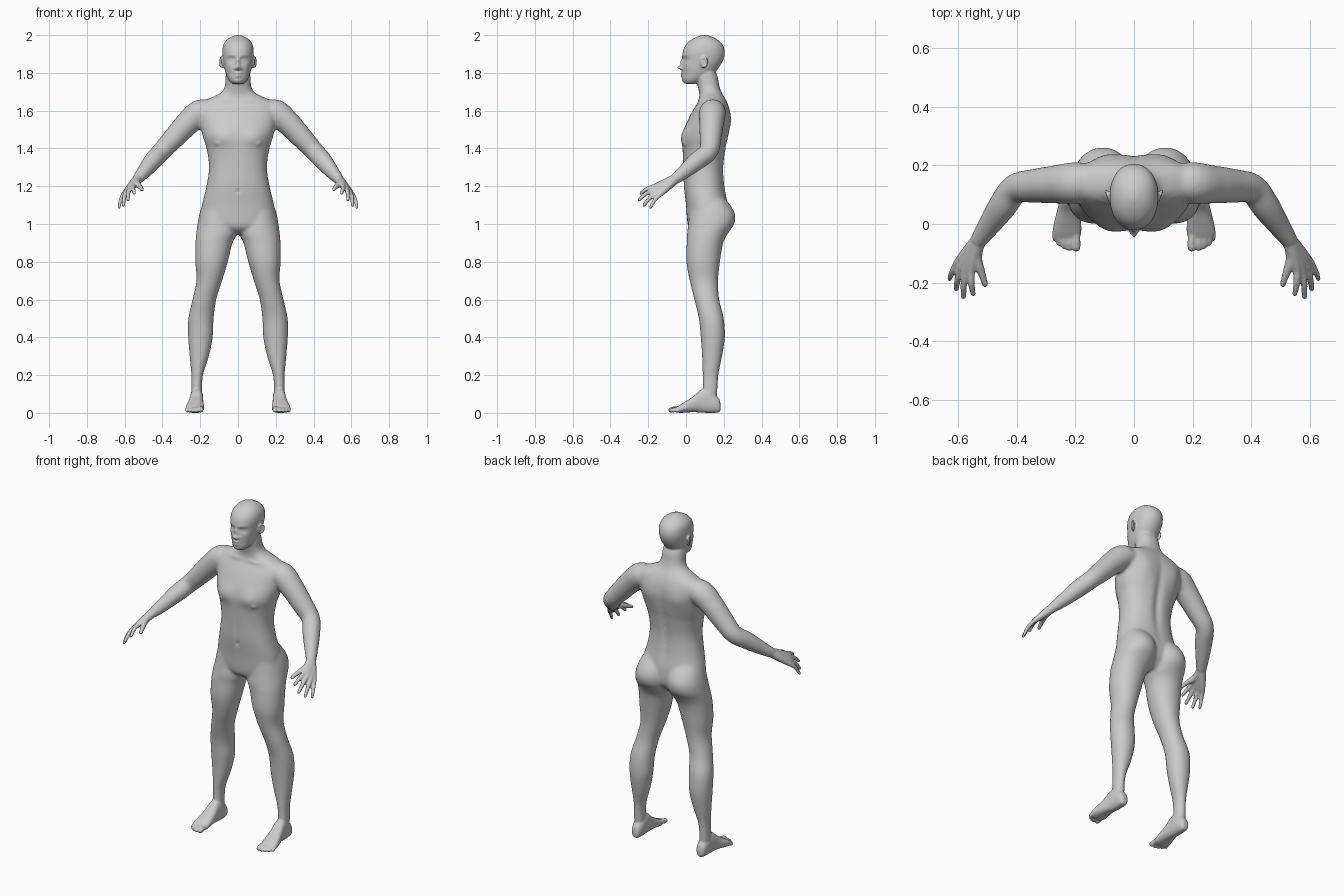
import bpy, bmesh, math
from mathutils import Vector, Matrix


def spline(rows, n):
    """Catmull-Rom interpolation of tuples, n steps per span."""
    out = []
    for i in range(len(rows) - 1):
        p0, p1, p2, p3 = (rows[max(0, min(len(rows) - 1, i + k))] for k in (-1, 0, 1, 2))
        for s in range(n):
            t = s / n
            out.append([0.5 * (2 * b + (c - a) * t + (2 * a - 5 * b + 4 * c - d) * t * t
                               + (3 * b - a - 3 * c + d) * t ** 3)
                        for a, b, c, d in zip(p0, p1, p2, p3)])
    return out + [list(rows[-1])]


def loft(bm, rings, mirror):
    for sx in ((1, -1) if mirror else (1,)):
        vs = [[bm.verts.new((p[0] * sx, p[1], p[2])) for p in r] for r in rings]
        faces = [bm.faces.new((vs[0])), bm.faces.new(vs[-1])]
        for a, b in zip(vs, vs[1:]):
            for j in range(len(a)):
                k = (j + 1) % len(a)
                faces.append(bm.faces.new((a[j], a[k], b[k], b[j])))
        bmesh.ops.recalc_face_normals(bm, faces=faces)


def column(bm, rows, mirror=False, flat=False, power=2.0, n=6, seg=48):
    """Rows: position, centre x, half width, low, high. flat lofts along y instead of z."""
    rings = []
    for t, cx, hw, lo, hi in spline(rows, n):
        ring = []
        for j in range(seg):
            a = 2 * math.pi * j / seg
            c, s = math.cos(a), math.sin(a)
            c = math.copysign(abs(c) ** (2 / power), c)
            s = math.copysign(abs(s) ** (2 / power), s)
            d = (lo + hi) / 2 + (hi - lo) / 2 * s
            x = cx + max(hw, .002) * c
            ring.append((x, t, d) if flat else (x, d, t))
        rings.append(ring)
    loft(bm, rings, mirror)


def tube(bm, pts, seg=20):
    """Round-ended limb through (x, y, z, radius), made on both sides."""
    rows = spline(pts, 6)
    P = [Vector(r[:3]) for r in rows]
    spec = []
    d0, d1 = (P[0] - P[1]).normalized(), (P[-1] - P[-2]).normalized()
    caps = [math.radians(a) for a in (80, 55, 28)]
    for a in caps:
        spec.append((P[0] + d0 * rows[0][3] * math.sin(a), -d0, rows[0][3] * math.cos(a)))
    for i, p in enumerate(P):
        spec.append((p, P[min(i + 1, len(P) - 1)] - P[max(i - 1, 0)], rows[i][3]))
    for a in reversed(caps):
        spec.append((P[-1] + d1 * rows[-1][3] * math.sin(a), d1, rows[-1][3] * math.cos(a)))
    rings = []
    for p, d, r in spec:
        q = d.to_track_quat('Z', 'X')
        rings.append([p + q @ Vector((r * math.cos(2 * math.pi * j / seg),
                                      r * math.sin(2 * math.pi * j / seg), 0)) for j in range(seg)])
    loft(bm, rings, True)


def blob(bm, loc, radii, rot=0.0):
    for sx in (1, -1):
        m = (Matrix.Translation((loc[0] * sx, loc[1], loc[2]))
             @ Matrix.Rotation(rot * sx, 4, 'Z') @ Matrix.Diagonal((*radii, 1)))
        bmesh.ops.create_uvsphere(bm, u_segments=20, v_segments=12, radius=1, matrix=m)


def sculpt(verts, mid, bumps):
    """Mirrored soft bumps: side, x, z, spread x, spread z, shift in y."""
    for v in verts:
        x, y, z = abs(v.co.x), v.co.y, v.co.z
        for side, bx, bz, sx, sz, dy in bumps:
            if (y - mid) * side > 0:
                v.co.y += dy * math.exp(-((x - bx) / sx) ** 2 - ((z - bz) / sz) ** 2)


def fused(name, bm, voxel, steps):
    """Object whose overlapping parts are melted into one skin."""
    me = bpy.data.meshes.new(name)
    bm.to_mesh(me)
    bm.free()
    ob = bpy.data.objects.new(name, me)
    bpy.context.collection.objects.link(ob)
    r = ob.modifiers.new("fuse", 'REMESH')
    r.mode, r.voxel_size, r.use_smooth_shade = 'VOXEL', voxel, True
    s = ob.modifiers.new("soften", 'SMOOTH')
    s.factor, s.iterations = 0.5, steps
    return ob


# Torso and neck
bm = bmesh.new()
column(bm, [(.95, 0, .06, .05, .17), (.98, 0, .14, .015, .2), (1.02, 0, .19, .006, .222),
            (1.1, 0, .19, 0, .222), (1.2, 0, .167, -.012, .205), (1.3, 0, .153, -.015, .2),
            (1.4, 0, .166, -.018, .212), (1.45, 0, .182, -.019, .222), (1.5, 0, .195, -.01, .23),
            (1.55, 0, .205, .01, .236), (1.6, 0, .213, .035, .232), (1.64, 0, .2, .06, .22),
            (1.67, 0, .14, .07, .205), (1.695, 0, .09, .07, .19), (1.73, 0, .07, .062, .177),
            (1.78, 0, .066, .05, .168), (1.82, 0, .06, .06, .15)], power=2.3, seg=96)
sculpt(bm.verts, .1, [(-1, .09, 1.46, .06, .05, -.016), (1, 0, 1.36, .022, .2, -.014),
                      (1, .1, 1.54, .05, .07, .01), (-1, 0, 1.25, .012, .1, .004)])
# Legs
column(bm, [(1.14, .1, .07, .05, .2), (1.1, .1, .09, .025, .235), (1.05, .105, .1, .018, .26),
            (1, .108, .106, .012, .255), (.95, .112, .109, .006, .222), (.9, .127, .098, .004, .197),
            (.8, .14, .086, .002, .18), (.7, .152, .068, .02, .17), (.6, .178, .063, .044, .176),
            (.5, .196, .067, .068, .2), (.4, .199, .065, .078, .206), (.3, .205, .051, .085, .191),
            (.2, .216, .031, .088, .172), (.12, .219, .029, .088, .167),
            (.05, .219, .029, .09, .16)], mirror=True, power=2.1)
# Arms
tube(bm, [(.13, .145, 1.585, .06), (.2, .14, 1.588, .071), (.27, .135, 1.53, .065), (.34, .13, 1.455, .058),
          (.405, .12, 1.385, .051), (.45, .06, 1.335, .049), (.495, -.005, 1.28, .039),
          (.53, -.055, 1.24, .030)], seg=32)
base = fused("body_base", bm, .008, 8)
dg = bpy.context.evaluated_depsgraph_get()
melted = bpy.data.meshes.new_from_object(base.evaluated_get(dg))
bpy.data.objects.remove(base)

# Head with sculpted face
bm = bmesh.new()
column(bm, [(1.742, 0, .025, 0, .05), (1.75, 0, .038, -.012, .075), (1.768, 0, .052, -.018, .11),
            (1.79, 0, .062, -.018, .145), (1.82, 0, .071, -.018, .168), (1.85, 0, .077, -.016, .188),
            (1.88, 0, .081, -.018, .201), (1.91, 0, .083, -.017, .205), (1.94, 0, .08, -.006, .199),
            (1.965, 0, .069, .014, .181), (1.985, 0, .048, .045, .152), (1.997, 0, .02, .075, .12),
            (2.0, 0, .004, .093, .1)], power=2.15, n=8, seg=120)
sculpt(bm.verts, .06, [
    (-1, .034, 1.872, .02, .012, .012), (-1, .03, 1.892, .026, .008, -.004),     # eye sockets, brow
    (-1, .034, 1.871, .012, .006, -.008), (-1, .05, 1.84, .018, .018, -.004),    # eyes, cheeks
    (-1, 0, 1.855, .010, .022, -.014), (-1, 0, 1.828, .012, .011, -.027),        # nose
    (-1, .015, 1.823, .008, .007, -.011), (-1, 0, 1.798, .02, .006, -.012),      # nostrils, upper lip
    (-1, 0, 1.791, .023, .003, .008), (-1, 0, 1.783, .017, .006, -.011),         # mouth, lower lip
    (-1, 0, 1.758, .018, .011, -.005)])                                          # chin
# Ears
blob(bm, (.082, .093, 1.853), (.007, .018, .028), -.35)
for k in range(13):
    a = math.radians(-100 + 25 * k)
    y = .096 + .017 * math.cos(a)
    blob(bm, (.088 + (y - .09) * .35, y, 1.857 + .026 * math.sin(a)), (.0055,) * 3)

# Hands: palm bones, then fingers and thumb
wrist = (.53, -.055, 1.24)
digits = [((.556, -.155, 1.202), (.549, -.239, 1.163)), ((.574, -.16, 1.186), (.582, -.249, 1.128)),
          ((.591, -.15, 1.17), (.607, -.222, 1.1)), ((.605, -.134, 1.158), (.63, -.188, 1.088))]
for i, (knuckle, tip) in enumerate(digits):
    mid = [(a + b) / 2 + e for a, b, e in zip(knuckle, tip, (.003, -.003, .006))]
    k = .9 if i == 3 else 1
    tube(bm, [(*wrist, .026), (*[(a + b) / 2 for a, b in zip(wrist, knuckle)], .021), (*knuckle, .0145 * k)])
    tube(bm, [(*knuckle, .0135 * k), (*mid, .0115 * k), (*tip, .009 * k)])
tube(bm, [(.536, -.075, 1.228, .023), (.538, -.118, 1.215, .02), (.521, -.165, 1.2, .0135),
          (.508, -.206, 1.182, .010)])

# Feet and toes
column(bm, [(.183, .217, .012, .015, .045), (.175, .217, .024, .004, .075), (.15, .217, .031, 0, .1),
            (.11, .218, .034, 0, .13), (.075, .22, .036, .002, .12), (.04, .223, .041, .004, .088),
            (0, .227, .047, .002, .062), (-.03, .229, .049, 0, .044), (-.05, .229, .043, .003, .03),
            (-.058, .229, .036, .008, .022)], mirror=True, flat=True, power=2.4)
for x, y, r in ((.197, -.08, .0145), (.221, -.083, .0105), (.239, -.077, .0098),
                (.256, -.066, .0094), (.27, -.05, .009)):
    tube(bm, [(.225 + (x - .225) * .9, y + .05, .024, r), (x, y + .02, .02, r), (x, y, r + .001, r)])

# Everything melted into one smooth skin, with small chest and belly details
first = len(bm.verts)
bm.from_mesh(melted)
bm.verts.ensure_lookup_table()
sculpt(bm.verts[first:], .1, [(-1, .112, 1.425, .012, .010, -.007), (-1, 0, 1.175, .009, .01, .008),
                              (-1, .07, 1.655, .05, .008, -.005)])
bpy.data.meshes.remove(melted)
body = fused("human_body", bm, .0055, 2)
